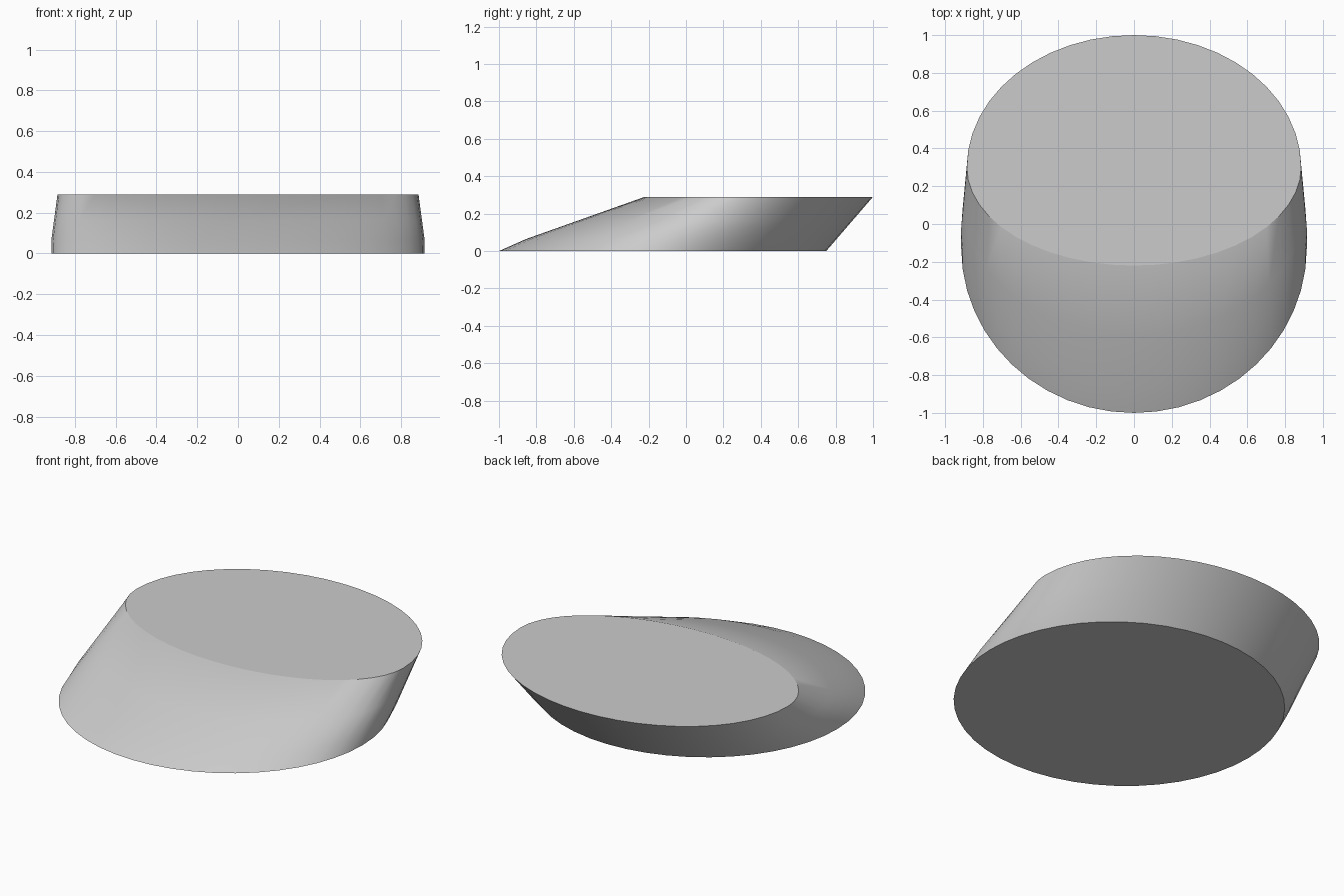
import bpy, bmesh
from math import sin, cos, tau, radians

cube = bpy.data.objects.get("Cube")
if cube:
    bpy.data.objects.remove(cube, do_unlink=True)

SEGMENTS = 48
HEIGHT = 0.29


def outline(angle, level, bulge):
    """Point on the slanted wall, from the base oval (0) to the top oval (1)."""
    c, s = cos(angle), sin(angle)
    depth = 0.7 if s > 0 else 0.52          # top oval is flatter at the front
    base_x, base_y = 0.915 * c, -0.125 + 0.875 * s
    top_x, top_y = 0.885 * c, 0.3 + depth * s
    x = base_x + (top_x - base_x) * level + 0.25 * bulge * c
    y = base_y + (top_y - base_y) * level + bulge * min(0, s)
    return x, y, HEIGHT * level


# Material
grey = bpy.data.materials.new("plain grey")
grey.use_nodes = True
colour = (0.6, 0.6, 0.6, 1)
grey.diffuse_color = colour
grey.node_tree.nodes["Principled BSDF"].inputs["Base Color"].default_value = colour

# Wall: stacked rings with a slight outward bulge towards the front
bm = bmesh.new()
rings = []
for level, bulge in ((0, 0), (0.22, 0.028), (0.55, 0.016), (1, 0)):
    rings.append([bm.verts.new(outline(tau * i / SEGMENTS, level, bulge))
                  for i in range(SEGMENTS)])
for low, high in zip(rings, rings[1:]):
    for i in range(SEGMENTS):
        j = (i + 1) % SEGMENTS
        bm.faces.new((low[i], low[j], high[j], high[i]))

# Flat base and top; a narrow top border keeps the soft front crease tight
bm.faces.new(rings[0][::-1])
top = bm.faces.new(rings[-1])
bmesh.ops.inset_region(bm, faces=[top], thickness=0.05)
bmesh.ops.recalc_face_normals(bm, faces=bm.faces)

mesh = bpy.data.meshes.new("slanted_disc")
bm.to_mesh(mesh)
bm.free()
mesh.materials.append(grey)
disc = bpy.data.objects.new("slanted_disc", mesh)
bpy.context.collection.objects.link(disc)

# Smooth wall and front crease, sharp rim elsewhere
bpy.ops.object.select_all(action='DESELECT')
disc.select_set(True)
bpy.context.view_layer.objects.active = disc
bpy.ops.object.shade_smooth_by_angle(angle=radians(30))
